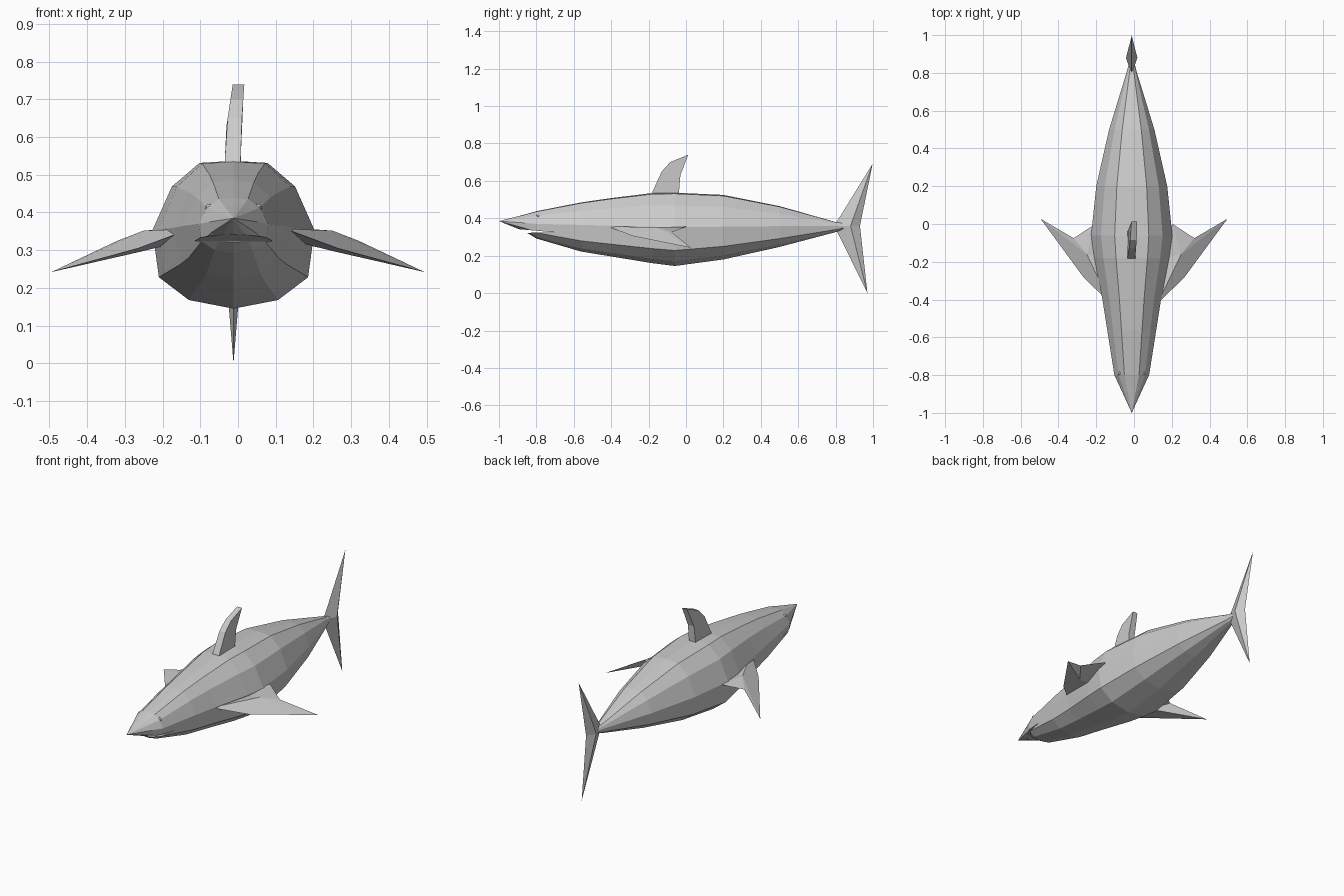
import bpy
import bmesh

if "Cube" in bpy.data.objects:
    bpy.data.objects.remove(bpy.data.objects["Cube"])

CX = -0.012  # body centre line


def make(name, verts, faces):
    mesh = bpy.data.meshes.new(name)
    mesh.from_pydata(verts, [], faces)
    bm = bmesh.new()
    bm.from_mesh(mesh)
    bmesh.ops.recalc_face_normals(bm, faces=bm.faces)
    bm.to_mesh(mesh)
    bm.free()
    obj = bpy.data.objects.new(name, mesh)
    bpy.context.collection.objects.link(obj)
    return obj


def lens_fin(name, outline, side_a, side_b):
    """Sharp-edged fin: an outline fanned to a ridge point on each side."""
    n = len(outline)
    faces = []
    for i in range(n):
        j = (i + 1) % n
        faces += [(i, j, n), (j, i, n + 1)]
    return make(name, outline + [side_a, side_b], faces)


def slab(name, profile, centre_half):
    """Closed (y, z) profile given thickness in x; centre_half(y, z) -> centre, half."""
    n = len(profile)
    verts = []
    for s in (-1, 1):
        for y, z in profile:
            c, h = centre_half(y, z)
            verts.append((c + s * h, y, z))
    faces = [tuple(range(n)), tuple(range(n, 2 * n))]
    faces += [(i, (i + 1) % n, n + (i + 1) % n, n + i) for i in range(n)]
    return make(name, verts, faces)


# Body: faceted section swept through stations (y, half width, top, seam, bottom)
half = [(0.42, 0.97), (0.76, 0.63), (1, 0), (0.92, -0.6), (0.55, -0.89)]
section = [(0, 1)] + half + [(0, -1)] + [(-x, z) for x, z in reversed(half)]
stations = [
    (-0.86, 0.064, 0.421, 0.375, 0.328),
    (-0.80, 0.092, 0.438, 0.37, 0.292),
    (-0.56, 0.130, 0.485, 0.365, 0.222),
    (-0.40, 0.155, 0.508, 0.36, 0.196),
    (-0.18, 0.198, 0.535, 0.355, 0.160),
    (-0.06, 0.215, 0.537, 0.353, 0.145),
    (0.20, 0.188, 0.525, 0.355, 0.180),
    (0.50, 0.120, 0.465, 0.358, 0.247),
    (0.80, 0.028, 0.380, 0.36, 0.326),
    (0.86, 0.012, 0.372, 0.36, 0.345),
]
n = len(section)
verts = []
for y, w, top, seam, bottom in stations:
    for x, z in section:
        height = top - seam if z > 0 else seam - bottom
        verts.append((CX + x * w, y, seam + z * height))
faces = []
for r in range(len(stations) - 1):
    for i in range(n):
        j = (i + 1) % n
        faces.append((r * n + i, r * n + j, (r + 1) * n + j, (r + 1) * n + i))
nose = len(verts)
verts.append((CX, -1.0, 0.385))
faces += [(nose, i, (i + 1) % n) for i in range(n)]
faces.append(tuple(range(nose - n, nose)))
body = make("body", verts, faces)

# Mouth slit cut between snout and lower jaw
cutter = slab("mouth_cutter", [(-0.93, 0.345), (-0.70, 0.325), (-0.87, 0.322)],
              lambda y, z: (CX, 0.2))
cutter.hide_render = True
cutter.hide_viewport = True
cut = body.modifiers.new("mouth", 'BOOLEAN')
cut.operation = 'DIFFERENCE'
cut.solver = 'EXACT'
cut.object = cutter

# Dorsal fin: blunt, swept back, slightly leaning
slab("dorsal_fin",
     [(-0.19, 0.51), (-0.18, 0.54), (-0.13, 0.65), (-0.085, 0.70), (0.012, 0.74),
      (-0.03, 0.63), (-0.04, 0.51)],
     lambda y, z: (-0.014 + max(0, z - 0.6) * 0.11, 0.021 - max(0, z - 0.6) * 0.04))

# Tail fin: two tall lobes around a thick centre
lens_fin("tail_fin",
         [(CX, 0.79, 0.36), (CX, 0.81, 0.388), (CX, 0.998, 0.692), (CX, 0.93, 0.36),
          (CX, 0.97, 0.0), (CX, 0.81, 0.325)],
         (CX - 0.03, 0.88, 0.36), (CX + 0.03, 0.88, 0.36))

# Pectoral fins and eyes on both sides
for side, s in (("left", -1), ("right", 1)):
    outline = [(0.125, -0.42, 0.357), (0.265, -0.285, 0.305), (0.495, 0.028, 0.242),
               (0.32, -0.075, 0.325), (0.205, 0.0, 0.355), (0.08, -0.20, 0.34)]
    lens_fin("pectoral_fin_" + side, [(s * x, y, z) for x, y, z in outline],
             (s * 0.25, -0.16, 0.352), (s * 0.25, -0.16, 0.298))
    bpy.ops.mesh.primitive_uv_sphere_add(segments=8, ring_count=6, radius=0.011,
                                         location=(CX + s * 0.064, -0.79, 0.412))
    bpy.context.object.name = "eye_" + side
